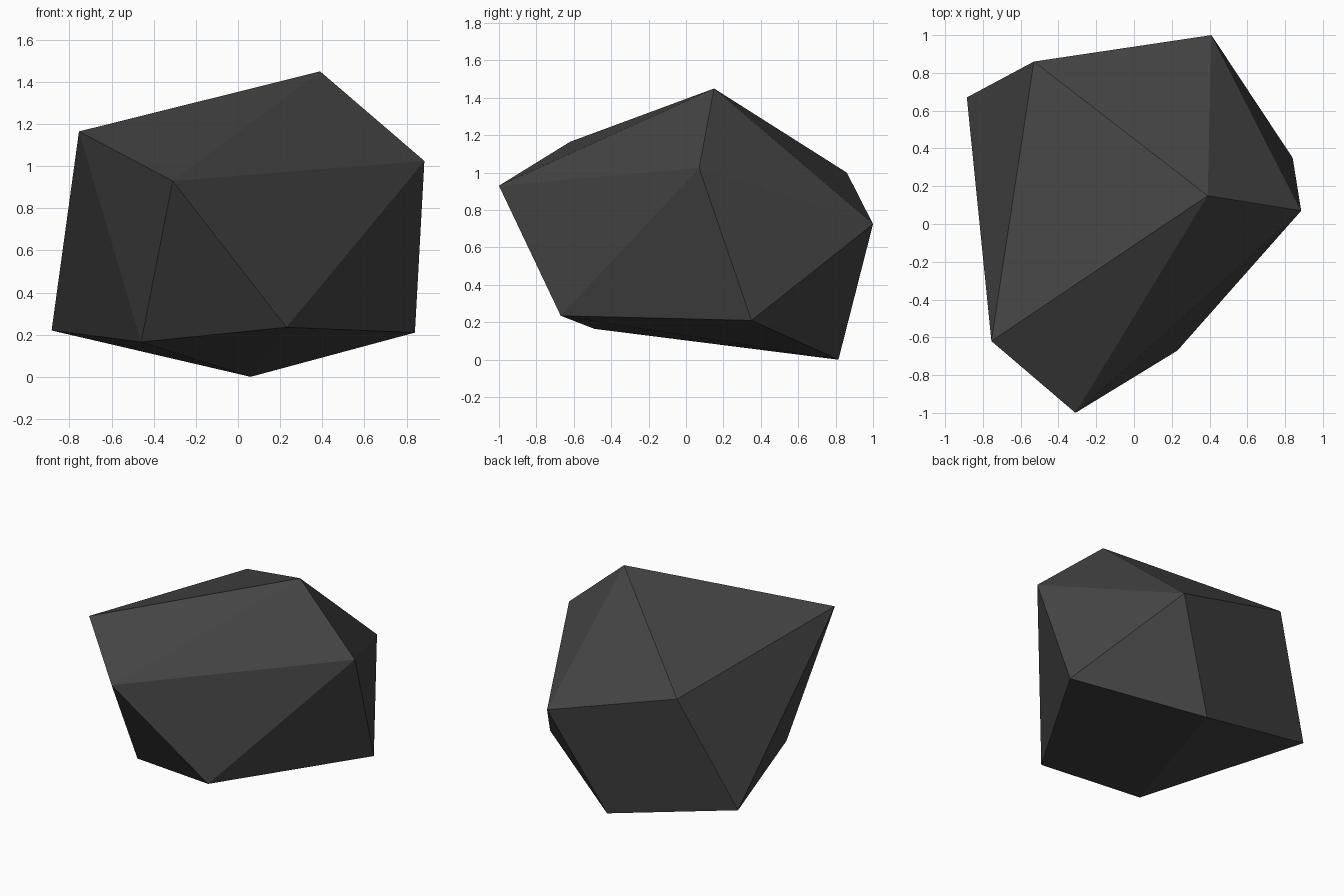
import bpy
import bmesh

default_cube = bpy.data.objects.get("Cube")
if default_cube:
    bpy.data.objects.remove(default_cube, do_unlink=True)

# Dark stone colour
stone = bpy.data.materials.new("dark_grey_stone")
stone.use_nodes = True
grey = (0.058, 0.058, 0.058, 1.0)
stone.diffuse_color = grey
shader = stone.node_tree.nodes["Principled BSDF"]
shader.inputs["Base Color"].default_value = grey
shader.inputs["Roughness"].default_value = 0.9

# Corners of the boulder: peak, shoulder ring, lower ring, foot
peak = [(0.39, 0.15, 1.45)]
shoulders = [
    (-0.755, -0.62, 1.165),
    (-0.31, -1.0, 0.93),
    (0.885, 0.07, 1.025),
    (0.41, 1.0, 0.725),
    (-0.53, 0.86, 1.0),
]
lower_ring = [
    (-0.885, 0.67, 0.22),
    (-0.46, -0.49, 0.165),
    (0.23, -0.67, 0.235),
    (0.84, 0.35, 0.21),
]
foot = [(0.06, 0.815, 0.0)]

# Wrap the corners in flat facets
bm = bmesh.new()
for corner in peak + shoulders + lower_ring + foot:
    bm.verts.new(corner)
bmesh.ops.convex_hull(bm, input=bm.verts[:])
bmesh.ops.recalc_face_normals(bm, faces=bm.faces[:])
for face in bm.faces:
    face.smooth = False

mesh = bpy.data.meshes.new("boulder")
bm.to_mesh(mesh)
bm.free()
mesh.materials.append(stone)
boulder = bpy.data.objects.new("boulder", mesh)
bpy.context.collection.objects.link(boulder)
